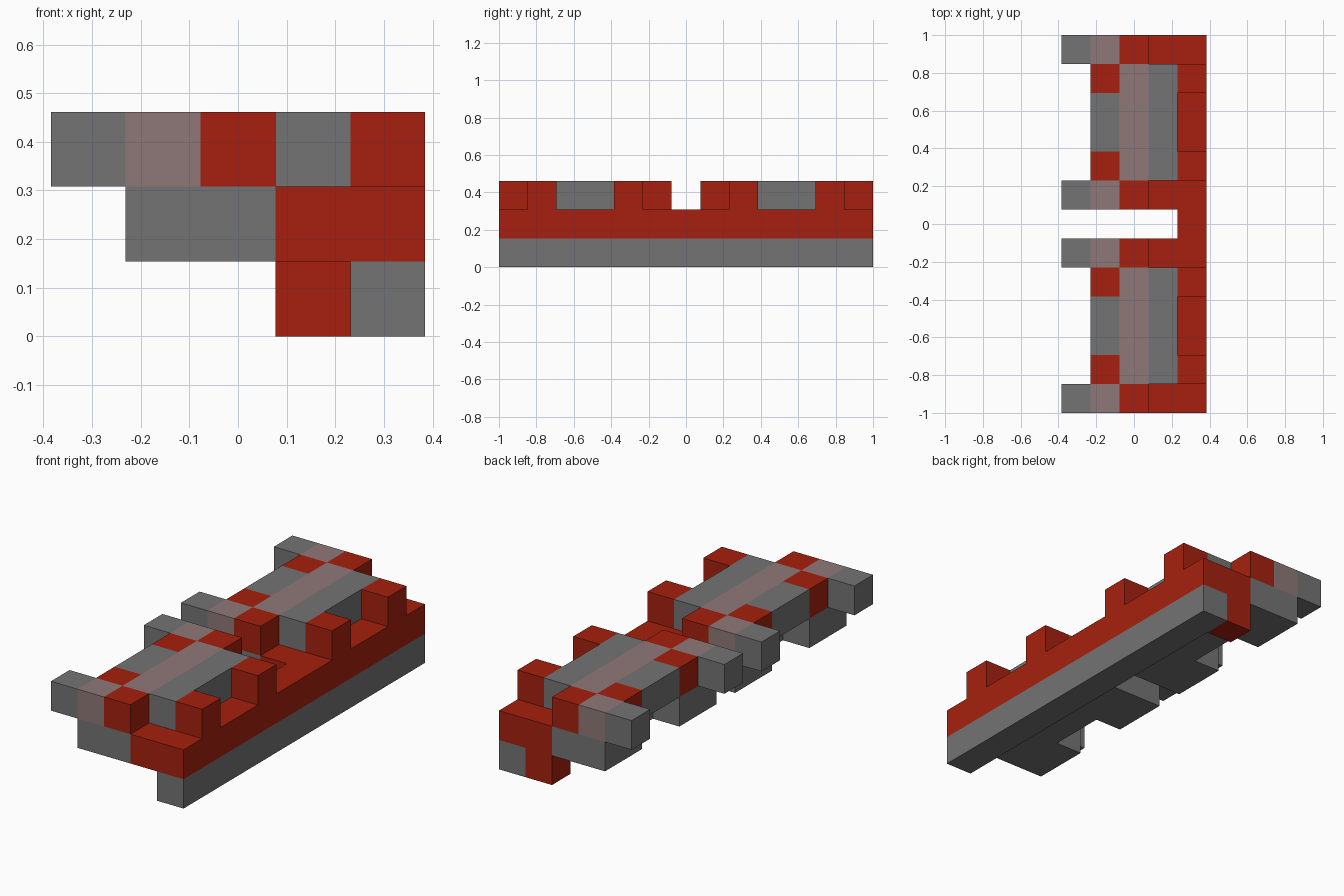
import bpy
import bmesh

if "Cube" in bpy.data.objects:
    bpy.data.objects.remove(bpy.data.objects["Cube"], do_unlink=True)

U = 2 / 13                 # size of one block
NX, NY = 5, 13             # blocks across and along


def material(name, rgb):
    m = bpy.data.materials.new(name)
    m.use_nodes = True
    m.diffuse_color = (*rgb, 1)
    m.node_tree.nodes["Principled BSDF"].inputs["Base Color"].default_value = (*rgb, 1)
    return m


grey = material("grey", (0.174, 0.174, 0.174))
red = material("red", (0.381, 0.0144, 0.0044))
pink = material("dusty_pink", (0.275, 0.191, 0.188))


def block(name, x, y, z, mat):
    """Box from (start, end) ranges counted in blocks."""
    bm = bmesh.new()
    bmesh.ops.create_cube(bm, size=1)
    spans = (x, y, z)
    offset = (NX / 2, NY / 2, 0)
    for v in bm.verts:
        v.co = [((a + b) / 2 + c * (b - a) - o) * U
                for c, (a, b), o in zip(v.co, spans, offset)]
    me = bpy.data.meshes.new(name)
    bm.to_mesh(me)
    bm.free()
    me.materials.append(mat)
    ob = bpy.data.objects.new(name, me)
    bpy.context.collection.objects.link(ob)
    return ob


BASE, MIDDLE, TOP = (0, 1), (1, 2), (2, 3)

# Long spine joining both halves, with one foot at the back end
block("spine_base", (4, 5), (0, NY), BASE, grey)
block("spine_rail", (4, 5), (0, NY), MIDDLE, red)
block("back_foot", (3, 4), (NY - 1, NY), BASE, red)

# Two matching halves, either side of the central gap
for half, start in (("front", 0), ("back", 7)):
    end = start + 6

    # Body
    block(half + "_body_core", (2, 3), (start, end), MIDDLE, grey)
    block(half + "_body_side", (3, 4), (start, end), MIDDLE, red)
    inner = (start + 1, end - 1)
    block(half + "_ridge", (2, 3), inner, TOP, pink)
    block(half + "_ridge_side", (3, 4), inner, TOP, grey)
    block(half + "_ridge_edge", (1, 2), (start + 2, end - 2), TOP, grey)

    # Arms, corners and teeth at each end of the half
    for side, row, step in (("near", start, 1), ("far", end - 1, -1)):
        name = half + "_" + side
        outer = (row, row + 1)
        inset = (row + step, row + step + 1)
        block(name + "_leg", (1, 2), (min(row, row + step), max(row, row + step) + 1),
              MIDDLE, grey)
        block(name + "_arm_tip", (0, 1), outer, TOP, grey)
        block(name + "_arm_joint", (1, 2), outer, TOP, pink)
        block(name + "_arm_root", (2, 3), outer, TOP, red)
        block(name + "_corner", (1, 2), inset, TOP, red)
        block(name + "_tooth", (4, 5), inset, TOP, red)
